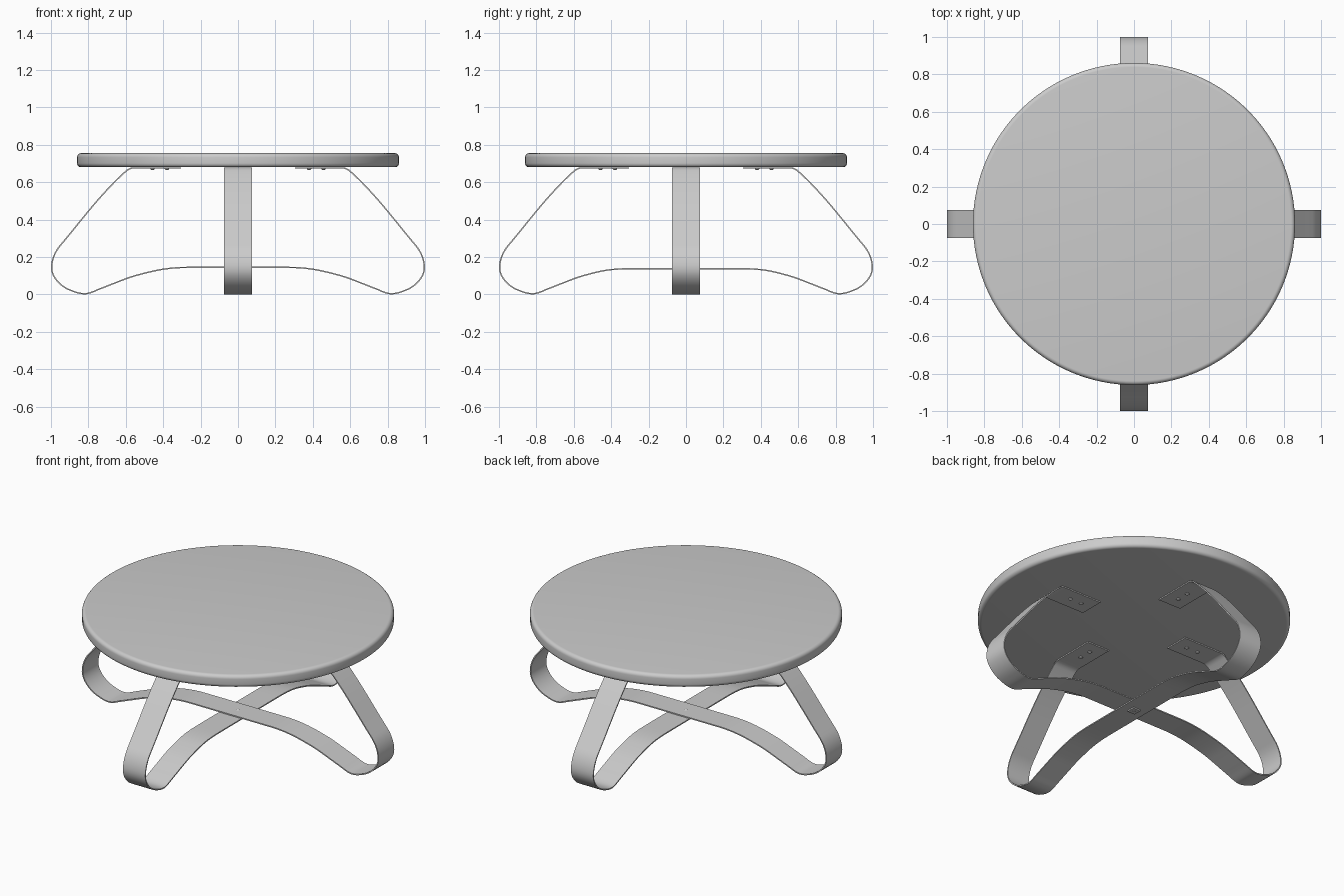
import bpy, bmesh, math
from mathutils import Vector
from mathutils.geometry import interpolate_bezier

if "Cube" in bpy.data.objects:
    bpy.data.objects.remove(bpy.data.objects["Cube"])

WIDTH, THICK = 0.15, 0.007


def finish(name, bm, angle=35):
    bmesh.ops.recalc_face_normals(bm, faces=bm.faces)
    mesh = bpy.data.meshes.new(name)
    bm.to_mesh(mesh)
    bm.free()
    ob = bpy.data.objects.new(name, mesh)
    bpy.context.collection.objects.link(ob)
    bpy.ops.object.select_all(action='DESELECT')
    bpy.context.view_layer.objects.active = ob
    ob.select_set(True)
    bpy.ops.object.shade_smooth_by_angle(angle=math.radians(angle))
    return ob


def lathe(name, profile, steps, loc=(0, 0, 0), angle=35):
    bm = bmesh.new()
    vs = [bm.verts.new((r, 0, z)) for r, z in profile]
    es = [bm.edges.new(p) for p in zip(vs, vs[1:])]
    bmesh.ops.spin(bm, geom=vs + es, cent=(0, 0, 0), axis=(0, 0, 1),
                   angle=math.tau, steps=steps)
    bmesh.ops.remove_doubles(bm, verts=bm.verts, dist=1e-5)
    ob = finish(name, bm, angle)
    ob.location = loc
    return ob


def bent_strap(name, mid_z, turn):
    # half profile: position and tangent, from mounting tab to the crossing
    knots = [((0.305, .676), (1, 0)), ((.56, .676), (1, 0)), ((.60, .658), (.75, -.66)),
             ((.725, .532), (.67, -.74)), ((.95, .262), (.65, -.76)),
             ((.9965, .142), (0, -1)), ((.90, .024), (-.93, -.36)),
             ((.82, .0037), (-1, 0)), ((.74, .029), (-.93, .36)),
             ((.607, .081), (-.93, .36)), ((.473, .12), (-.97, .24)),
             ((.27, mid_z), (-1, 0)), ((0, mid_z), (-1, 0))]
    path = []
    for (a, ta), (b, tb) in zip(knots, knots[1:]):
        a, b = Vector(a), Vector(b)
        d = (b - a).length / 3
        pts = interpolate_bezier(a, a + Vector(ta).normalized() * d,
                                 b - Vector(tb).normalized() * d, b, 9)
        path += [p.copy() for p in pts[:-1]]
    path = [(p.x, p.y) for p in path] + [(0, mid_z)] + [(-p.x, p.y) for p in reversed(path)]

    # sweep the strap section along the path
    bm = bmesh.new()
    rings = []
    for i, p in enumerate(path):
        q, r = path[max(i - 1, 0)], path[min(i + 1, len(path) - 1)]
        t = (Vector(r) - Vector(q)).normalized()
        nx, nz = -t.y * THICK / 2, t.x * THICK / 2
        rings.append([bm.verts.new((p[0] + s * nx, y * WIDTH / 2, p[1] + s * nz))
                      for s, y in ((1, -1), (1, 1), (-1, 1), (-1, -1))])
    for a, b in zip(rings, rings[1:]):
        for k in range(4):
            bm.faces.new((a[k], a[(k + 1) % 4], b[(k + 1) % 4], b[k]))
    bm.faces.new(rings[0])
    bm.faces.new(rings[-1])
    ob = finish(name, bm)
    ob.rotation_euler.z = turn
    return ob


# round table top with softened rims
R, Z0, Z1, F = 0.861, 0.68, 0.755, 0.022
arc = [(R - F + F * math.cos(a), F * math.sin(a)) for a in
       [i * math.pi / 12 for i in range(7)]]
profile = [(0, Z0)] + [(r, Z0 + F - s) for r, s in reversed(arc)] + \
          [(r, Z1 - F + s) for r, s in arc] + [(0, Z1)]
lathe("table_top", profile, 128)

# two crossing bent leg straps
bent_strap("leg_strap_x", 0.1445, 0)
bent_strap("leg_strap_y", 0.1375, math.pi / 2)

# screw heads under each mounting tab
head = [(0, -.008), (.006, -.0075), (.011, -.004), (.012, 0), (0, 0)]
for i in range(4):
    for j, d in enumerate((.38, .457)):
        a = i * math.pi / 2
        lathe(f"tab_screw_{i}_{j}", head, 16,
              (d * math.cos(a), d * math.sin(a), .6726))

# bolt and square nut at the crossing
lathe("crossing_bolt", [(0, .152), (.007, .151), (.012, .1478), (.012, .146), (.008, .146),
                        (.008, .122), (0, .122)], 16)
bm = bmesh.new()
bmesh.ops.create_cube(bm, size=1)
bmesh.ops.scale(bm, vec=(.05, .05, .008), verts=bm.verts)
finish("crossing_nut", bm).location = (0, 0, .130)
